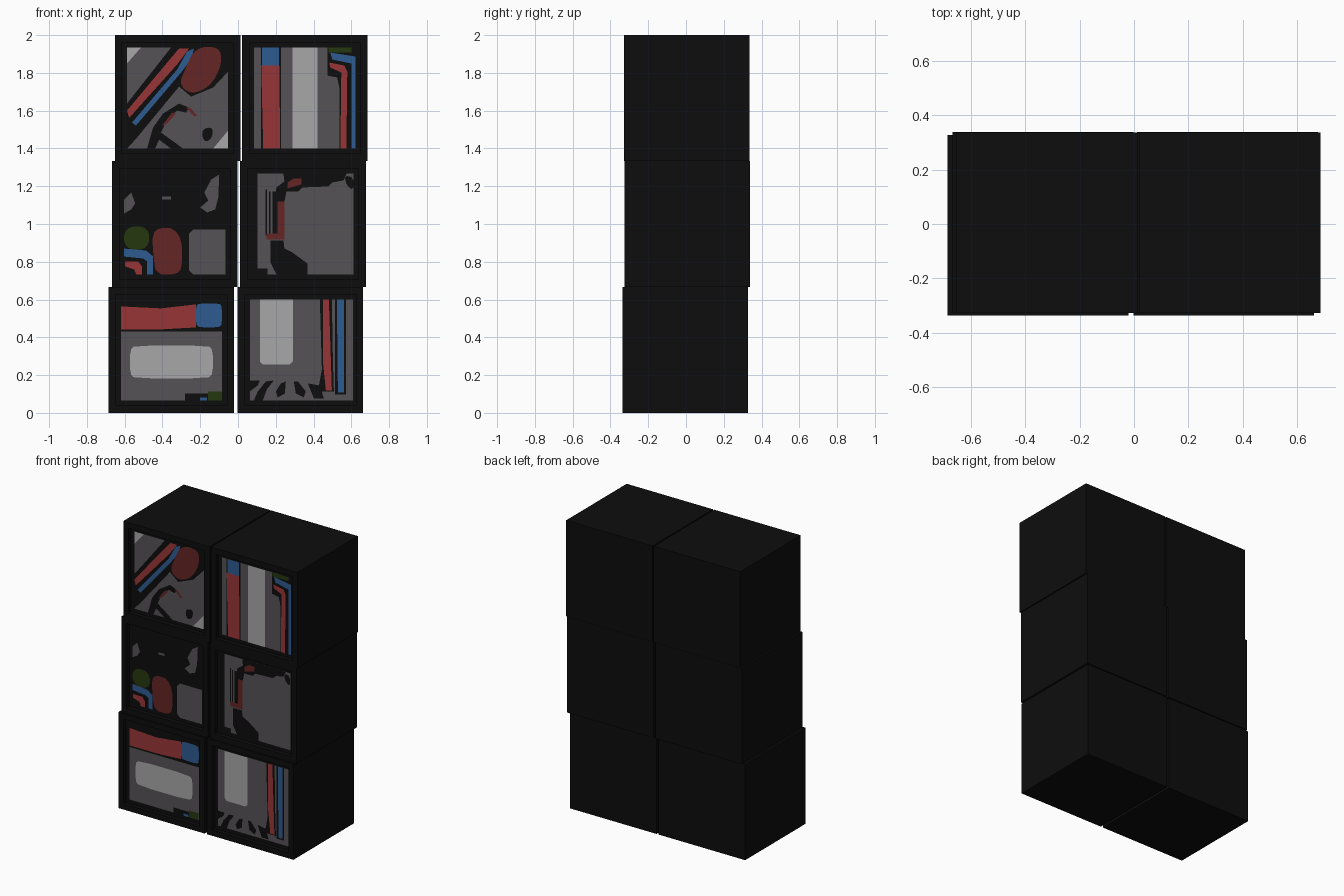
import bpy, bmesh

if "Cube" in bpy.data.objects:
    bpy.data.objects.remove(bpy.data.objects["Cube"])

# Colours (linear)
COLOURS = {
    "black": (0.004, 0.004, 0.004),
    "grey": (0.092, 0.085, 0.092),
    "light_grey": (0.385, 0.385, 0.385),
    "red": (0.31, 0.036, 0.036),
    "dark_red": (0.13, 0.018, 0.018),
    "blue": (0.026, 0.105, 0.285),
    "green": (0.018, 0.040, 0.005),
}
NAMES = list(COLOURS)
MATS = []
for n, c in COLOURS.items():
    m = bpy.data.materials.new(n)
    m.diffuse_color = (*c, 1)
    m.use_nodes = True
    m.node_tree.nodes["Principled BSDF"].inputs["Base Color"].default_value = m.diffuse_color
    MATS.append(m)

W, H = 0.665, 2 / 3          # box size
U = 0.0053                   # panel unit (panel is 101 units square)


def finish(bm, name, mats):
    me = bpy.data.meshes.new(name)
    bm.to_mesh(me)
    bm.free()
    for m in mats:
        me.materials.append(m)
    ob = bpy.data.objects.new(name, me)
    bpy.context.collection.objects.link(ob)


def rect(x0, y0, x1, y1):
    return [(x0, y0), (x1, y0), (x1, y1), (x0, y1)]


def soft(pts, steps=2):
    """Round a polygon by cutting its corners."""
    for _ in range(steps):
        out = []
        for (ax, ay), (bx, by) in zip(pts, pts[1:] + pts[:1]):
            out += [(ax * .75 + bx * .25, ay * .75 + by * .25),
                    (ax * .25 + bx * .75, ay * .25 + by * .75)]
        pts = out
    return pts


def pill(x0, y0, x1, y1, r=4):
    """Rectangle with clipped corners, softened."""
    return soft([(x0 + r, y0), (x1 - r, y0), (x1, y0 + r), (x1, y1 - r),
                 (x1 - r, y1), (x0 + r, y1), (x0, y1 - r), (x0, y0 + r)], 1)


def box(name, cx, cy, z0):
    """Box with a recessed front opening."""
    bm = bmesh.new()
    bmesh.ops.create_cube(bm, size=1)
    for v in bm.verts:
        v.co = (v.co.x * W + cx, v.co.y * W + cy, (v.co.z + .5) * H + z0)
    front = min(bm.faces, key=lambda f: f.calc_center_median().y)
    bmesh.ops.inset_region(bm, faces=[front], thickness=0.055)
    ext = bmesh.ops.extrude_discrete_faces(bm, faces=[front])["faces"]
    for v in ext[0].verts:
        v.co.y += 0.03
    bmesh.ops.recalc_face_normals(bm, faces=bm.faces[:])
    finish(bm, name, [MATS[0]])


def paint(name, cx, cy, z0, shapes):
    """Thin layered shapes; coordinates run right and down from the panel's top left."""
    bm = bmesh.new()
    y = cy - W / 2 + 0.029
    for i, (col, pts) in enumerate(shapes):
        vs = [bm.verts.new((cx + (u - 50.5) * U, y - i * 0.0005,
                            z0 + H / 2 + (50.5 - d) * U)) for u, d in pts]
        f = bm.faces.new(vs)
        f.normal_update()
        if f.normal.y > 0:
            f.normal_flip()
        f.material_index = NAMES.index(col)
    finish(bm, name, MATS)


# Diagonal stripes panel
top_left = [
    ("grey", [(14, 0), (44, 0), (0, 56), (0, 16)]),
    ("light_grey", [(0, 0), (14, 0), (0, 16)]),
    ("red", [(0, 63), (41, 14), (52, 1), (62, 1), (50, 17), (6, 66), (2, 70)]),
    ("blue", [(5, 75), (50, 22), (60, 4), (67, 1), (64, 12), (54, 25), (9, 78)]),
    ("dark_red", soft([(52, 36), (58, 22), (68, 0), (92, -1), (95, 14), (88, 32), (76, 43), (62, 46)])),
    ("grey", [(101, 24), (86, 40), (64, 49), (52, 39), (10, 90), (0, 101), (101, 101)]),
    ("black", [(20, 101), (26, 80), (36, 66), (52, 56), (62, 60), (59, 65), (50, 63),
               (40, 72), (34, 85), (48, 95), (56, 101), (44, 101), (32, 92), (28, 101)]),
    ("dark_red", [(35, 78), (45, 65), (49, 66), (40, 76)]),
    ("dark_red", [(59, 60), (63, 60), (70, 68), (67, 69)]),
    ("black", soft([(74, 82), (86, 79), (85, 91), (77, 95)])),
    ("light_grey", [(101, 83), (101, 101), (86, 101)]),
]
# Vertical columns panel
top_right = [
    ("grey", rect(0, 0, 85, 101)),
    ("black", rect(7, 0, 27, 101)),
    ("blue", rect(8, 0, 25, 18)),
    ("red", [(7, 18), (25, 18), (26, 101), (9, 101)]),
    ("light_grey", rect(38, 0, 63, 101)),
    ("black", [(73, 0), (101, 0), (101, 101), (85, 101), (85, 40), (83, 30), (73, 28)]),
    ("green", rect(74, 0, 97, 5)),
    ("blue", [(76, 5), (101, 9), (101, 101), (97, 101), (97, 16), (78, 12)]),
    ("red", [(75, 15), (90, 18), (93, 24), (92, 101), (86, 101), (87, 25), (76, 20)]),
]
# Dark panel with rounded blobs
middle_left = [
    ("green", pill(0, 53, 25, 76, 6)),
    ("blue", [(0, 75), (22, 77), (29, 83), (29, 101), (23, 101), (23, 88), (19, 85), (0, 83)]),
    ("red", [(1, 88), (14, 88), (18, 93), (18, 101), (12, 101), (10, 96), (1, 93)]),
    ("dark_red", soft([(28, 60), (36, 54), (50, 55), (58, 68), (58, 94), (52, 101), (32, 101), (29, 82)], 1)),
    ("grey", [(69, 56), (101, 56), (101, 101), (69, 101), (65, 97), (65, 60)]),
    ("grey", [(0, 26), (7, 19), (11, 30), (7, 36), (0, 40)]),
    ("grey", [(95, 1), (94, 24), (91, 36), (83, 39), (76, 34), (84, 27), (80, 19), (87, 6)]),
    ("grey", rect(38, 23, 47, 26)),
]
# Worn grey panel
middle_right = [
    ("grey", rect(5, 0, 101, 101)),
    ("black", [(31, 0), (94, 0), (91, 7), (80, 9), (76, 13), (50, 14), (46, 18), (34, 18),
               (32, 28), (22, 28), (24, 14), (32, 8)]),
    ("black", rect(13, 16, 14.5, 62)),
    ("black", rect(16.5, 18, 18, 62)),
    ("black", rect(20, 18, 25, 62)),
    ("dark_red", rect(25, 28, 32, 64)),
    ("dark_red", rect(14, 60, 32, 66)),
    ("dark_red", [(35, 9), (41, 5), (49, 5), (49, 11), (35, 15)]),
    ("black", [(18, 67), (31, 67), (32, 75), (40, 79), (55, 90), (55, 101), (24, 101), (18, 89)]),
    ("black", soft([(92, 2), (101, 4), (101, 17), (94, 12)], 1)),
    ("black", rect(5, 95, 15, 101)),
]
# Banner panel
bottom_left = [
    ("grey", rect(0, 32, 101, 101)),
    ("red", [(0, 7), (40, 9), (75, 5), (75, 28), (40, 30), (0, 30)]),
    ("blue", pill(75, 4, 101, 28, 3)),
    ("light_grey", pill(9, 46, 92, 79, 5)),
    ("black", rect(64, 94, 87, 101)),
    ("blue", rect(79, 98, 86, 101)),
    ("green", rect(87, 92, 101, 101)),
]
# Window and stripes panel
bottom_right = [
    ("grey", rect(0, 0, 103, 101)),
    ("black", [(70, 0), (82, 0), (83, 60), (84, 92), (68, 92), (72, 70)]),
    ("black", rect(85, 0, 96, 95)),
    ("red", [(73, 0), (79, 0), (82, 91), (76, 91), (73, 62)]),
    ("blue", [(87, 0), (94, 0), (94, 93), (88, 93)]),
    ("light_grey", [(10, 0), (43, 0), (43, 62), (40, 65), (13, 65), (10, 62)]),
    ("black", [(0, 81), (10, 81), (8, 86), (0, 92)]),
    ("black", [(16, 82), (24, 81), (17, 90), (13, 101), (4, 101), (8, 92)]),
    ("black", [(31, 84), (36, 82), (35, 94), (28, 98), (26, 92)]),
    ("black", [(44, 82), (48, 82), (56, 92), (54, 98), (46, 94)]),
    ("black", [(58, 84), (70, 86), (74, 99), (64, 99)]),
]

# Stacked boxes: name, centre x, centre y, row, painted shapes
LAYOUT = [
    ("bottom_left", -0.3525, -0.0045, 0, bottom_left),
    ("bottom_right", 0.33, -0.0045, 0, bottom_right),
    ("middle_left", -0.335, 0.0065, 1, middle_left),
    ("middle_right", 0.344, 0.0065, 1, middle_right),
    ("top_left", -0.32, 0.0045, 2, top_left),
    ("top_right", 0.3535, 0.0045, 2, top_right),
]
for name, cx, cy, row, shapes in LAYOUT:
    box(name + "_box", cx, cy, row * H)
    paint(name + "_painted_panel", cx, cy, row * H, shapes)
